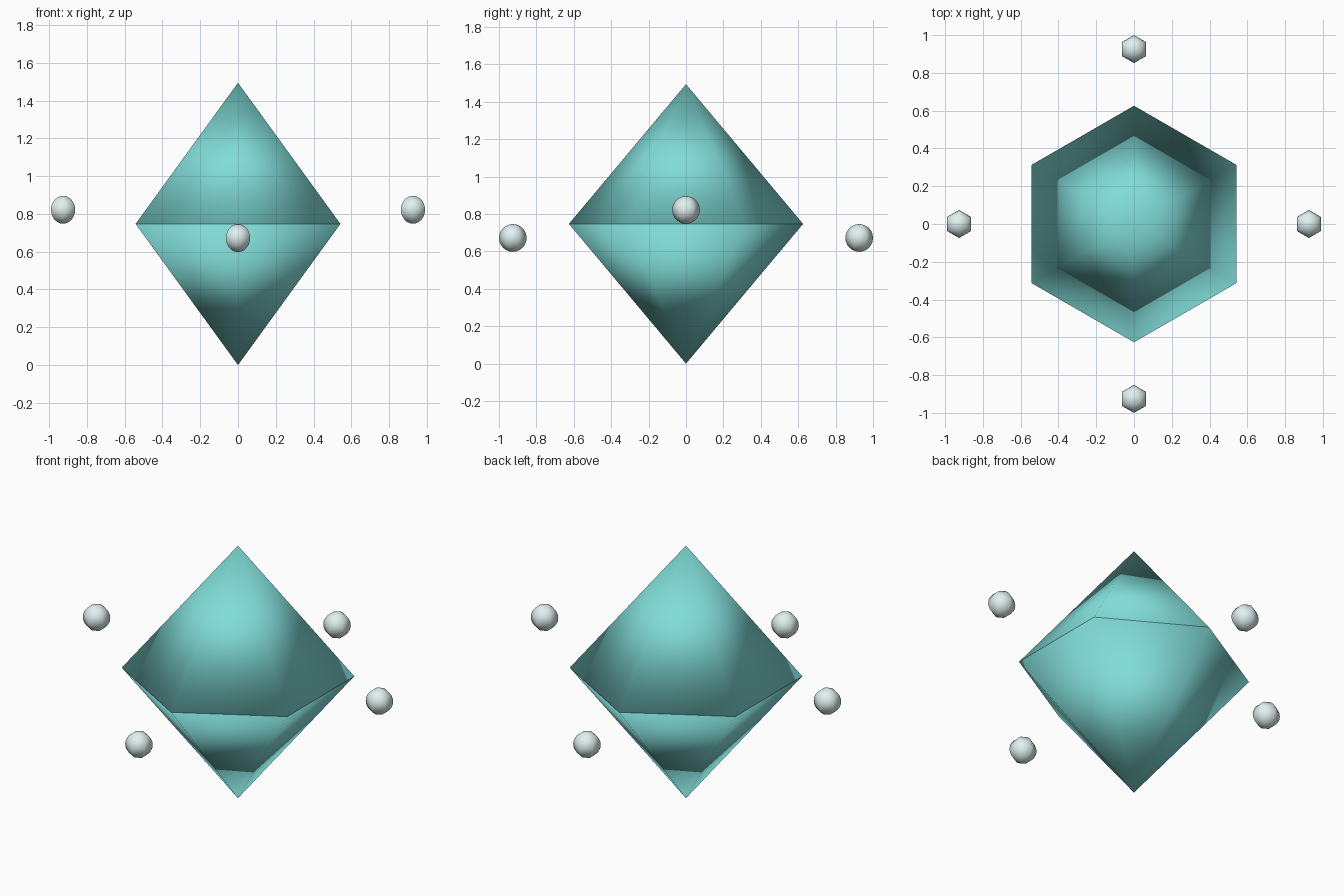
import bpy, bmesh, math

if "Cube" in bpy.data.objects:
    bpy.data.objects.remove(bpy.data.objects["Cube"])

SIDES = 6


def material(name, color):
    m = bpy.data.materials.new(name)
    m.diffuse_color = (*color, 1)
    m.use_nodes = True
    m.node_tree.nodes["Principled BSDF"].inputs["Base Color"].default_value = m.diffuse_color
    return m


def lathe(name, profile, mat, location):
    """Spin a bottom-to-top (radius, z) profile around z; corners lie on +-y."""
    bm = bmesh.new()
    rings = []
    for r, z in profile:
        if r < 1e-6:
            rings.append([bm.verts.new((0, 0, z))] * SIDES)
        else:
            angles = [math.pi / 2 + 2 * math.pi * i / SIDES for i in range(SIDES)]
            rings.append([bm.verts.new((r * math.cos(a), r * math.sin(a), z)) for a in angles])
    for low, high in zip(rings, rings[1:]):
        for i in range(SIDES):
            j = (i + 1) % SIDES
            corners = list(dict.fromkeys((low[i], low[j], high[j], high[i])))
            bm.faces.new(corners).smooth = True
    mesh = bpy.data.meshes.new(name)
    bm.to_mesh(mesh)
    bm.free()
    mesh.materials.append(mat)
    obj = bpy.data.objects.new(name, mesh)
    obj.location = location
    bpy.context.collection.objects.link(obj)
    return obj


teal = material("crystal_teal", (0.22, 0.72, 0.69))
pale = material("pale_orb", (0.75, 0.88, 0.87))

# Crystal: two closed six-sided cones, base to base, each smooth shaded including its base
RADIUS, HALF = 0.626, 0.747
lathe("crystal_top", [(0, 0), (RADIUS, 0), (0, HALF)], teal, (0, 0, HALF))
lathe("crystal_bottom", [(0, -HALF), (RADIUS, 0), (0, 0)], teal, (0, 0, HALF))

# Four small orbs around it, alternating high and low
ORB, RINGS, ORBIT, LIFT = 0.074, 12, 0.926, 0.075
arc = [(ORB * math.sin(math.pi * k / RINGS), -ORB * math.cos(math.pi * k / RINGS))
       for k in range(RINGS + 1)]
for k, side in enumerate(("right", "back", "left", "front")):
    a = k * math.pi / 2
    z = HALF + (LIFT if k % 2 == 0 else -LIFT)
    lathe(f"orb_{side}", arc, pale, (ORBIT * math.cos(a), ORBIT * math.sin(a), z))
